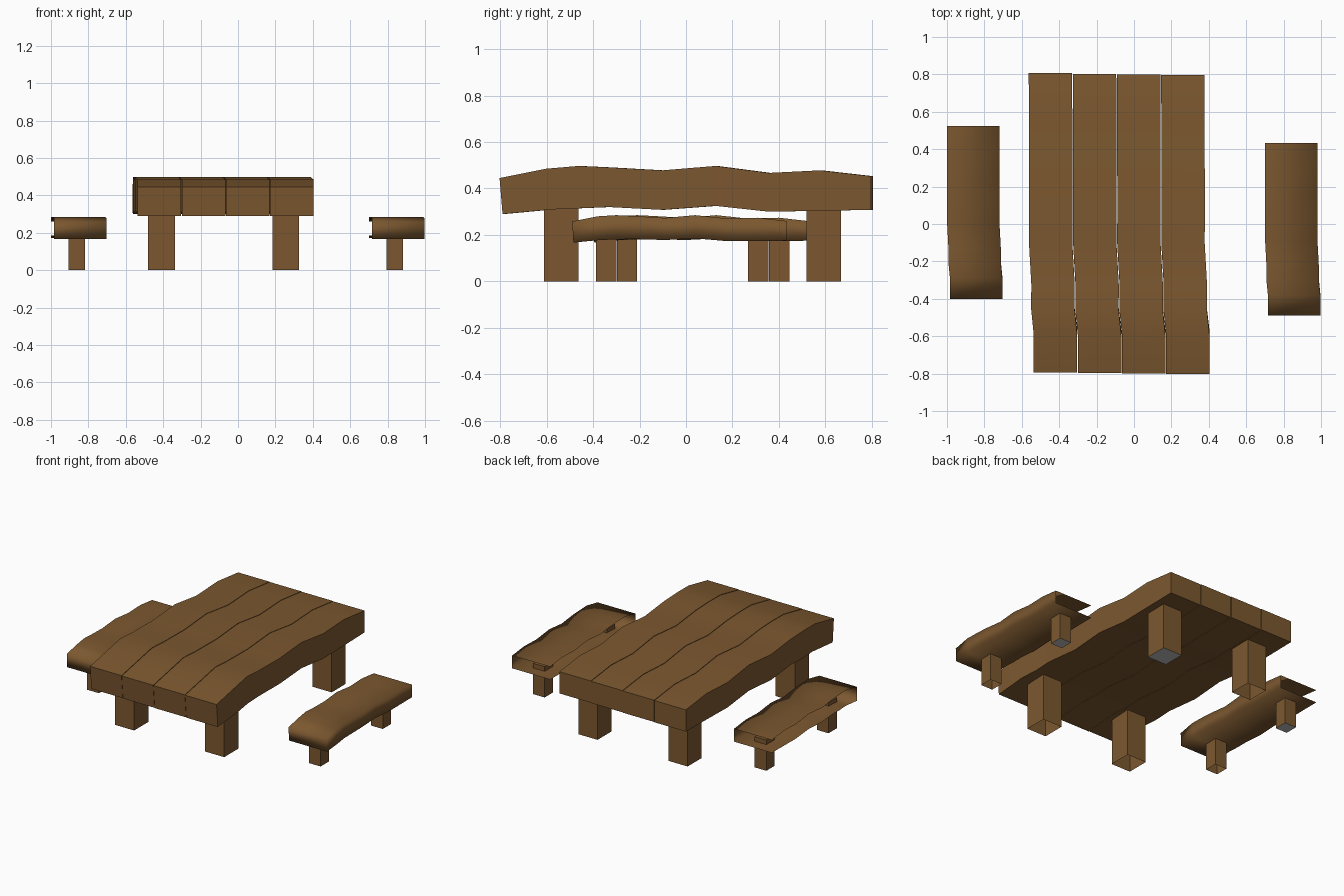
import bpy, bmesh

if "Cube" in bpy.data.objects:
    bpy.data.objects.remove(bpy.data.objects["Cube"])

def material(name, rgb):
    m = bpy.data.materials.new(name)
    m.diffuse_color = (*rgb, 1)
    m.use_nodes = True
    m.node_tree.nodes["Principled BSDF"].inputs["Base Color"].default_value = m.diffuse_color
    return m

WOOD = material("brown wood", (0.20, 0.097, 0.029))
GREY = material("grey foot", (0.5, 0.5, 0.5))

def finish(name, bm, angle=None):
    me = bpy.data.meshes.new(name)
    bm.to_mesh(me)
    bm.free()
    ob = bpy.data.objects.new(name, me)
    bpy.context.collection.objects.link(ob)
    me.materials.append(WOOD)
    me.materials.append(GREY)
    if angle is not None:
        bpy.ops.object.select_all(action='DESELECT')
        bpy.context.view_layer.objects.active = ob
        ob.select_set(True)
        bpy.ops.object.shade_smooth_by_angle(angle=angle)
    return ob

def wavy_board(name, stations, x0, width, angle, hollow=False):
    """Loft a rectangular section; station = (y top, y bottom, x shift, bottom, top)."""
    bm = bmesh.new()
    rings = []
    for yt, yb, dx, zb, zt in stations:
        a, b = x0 + dx, x0 + dx + width
        rings.append([bm.verts.new(p) for p in
                      ((a, yb, zb), (b, yb, zb), (b, yt, zt), (a, yt, zt))])
    for r, s in zip(rings, rings[1:]):
        for k in range(3 if hollow else 4):
            n = (k + 1) % 4
            bm.faces.new((s[k], s[n], r[n], r[k]))
    bm.faces.new(rings[0])
    if not hollow:
        bm.faces.new(rings[-1][::-1])
    return finish(name, bm, angle)

def leg(name, x0, x1, y0, y1, top, grey_foot):
    bm = bmesh.new()
    bmesh.ops.create_cube(bm, size=1)
    for v in bm.verts:
        v.co = (x1 if v.co.x > 0 else x0, y1 if v.co.y > 0 else y0,
                top if v.co.z > 0 else 0)
    bm.normal_update()
    foot = min(bm.faces, key=lambda f: f.normal.z)
    if grey_foot:
        foot.material_index = 1
    else:
        bmesh.ops.delete(bm, geom=[foot], context='FACES_ONLY')
    finish(name, bm)

# Table top: four warped planks
table = [(-0.80, -0.787, 0.027, 0.290, 0.445),
         (-0.60, -0.57, 0.027, 0.310, 0.485),
         (-0.46, -0.45, 0.013, 0.315, 0.497),
         (-0.33, -0.33, 0.014, 0.320, 0.491),
         (-0.10, -0.10, 0.001, 0.308, 0.478),
         (0.13, 0.13, 0.002, 0.325, 0.497),
         (0.36, 0.36, 0.001, 0.300, 0.467),
         (0.58, 0.58, 0.001, 0.304, 0.478),
         (0.80, 0.80, 0.000, 0.308, 0.453)]
for i in range(4):
    shift = 0.006 - 0.003 * i
    st = [(yt + shift, yb + shift, dx, zb, zt) for yt, yb, dx, zb, zt in table]
    wavy_board(f"table_plank_{i + 1}", st, -0.563 + 0.236 * i, 0.232, 0.5)

# Table legs
for xn, x in (("left", -0.48), ("right", 0.185)):
    for yn, y0, y1 in (("front", -0.612, -0.463), ("back", 0.52, 0.668)):
        leg(f"table_leg_{yn}_{xn}", x, x + 0.142, y0, y1, 0.36,
            (xn, yn) == ("right", "back"))

# Benches: thin warped shells, open at the back and left, on two legs
bench = [(-0.49, -0.485, 0.016, 0.167, 0.258),
         (-0.38, -0.37, 0.016, 0.178, 0.280),
         (-0.30, -0.29, 0.008, 0.181, 0.285),
         (-0.22, -0.22, 0.008, 0.182, 0.281),
         (-0.09, -0.09, 0.001, 0.178, 0.273),
         (0.04, 0.04, 0.001, 0.185, 0.285),
         (0.18, 0.18, 0.000, 0.173, 0.270),
         (0.31, 0.31, 0.000, 0.174, 0.274),
         (0.433, 0.433, 0.000, 0.175, 0.260)]
for side, x, y in (("left", -1.0, 0.09), ("right", 0.7, 0.0)):
    st = [(yt + y, yb + y, dx, zb, zt) for yt, yb, dx, zb, zt in bench]
    wavy_board(f"bench_seat_{side}", st, x, 0.28, 3.14, hollow=True)
    for yn, y0 in (("front", -0.387), ("back", 0.268)):
        leg(f"bench_leg_{yn}_{side}", x + 0.095, x + 0.181,
            y + y0, y + y0 + 0.087, 0.205, yn == "back")
